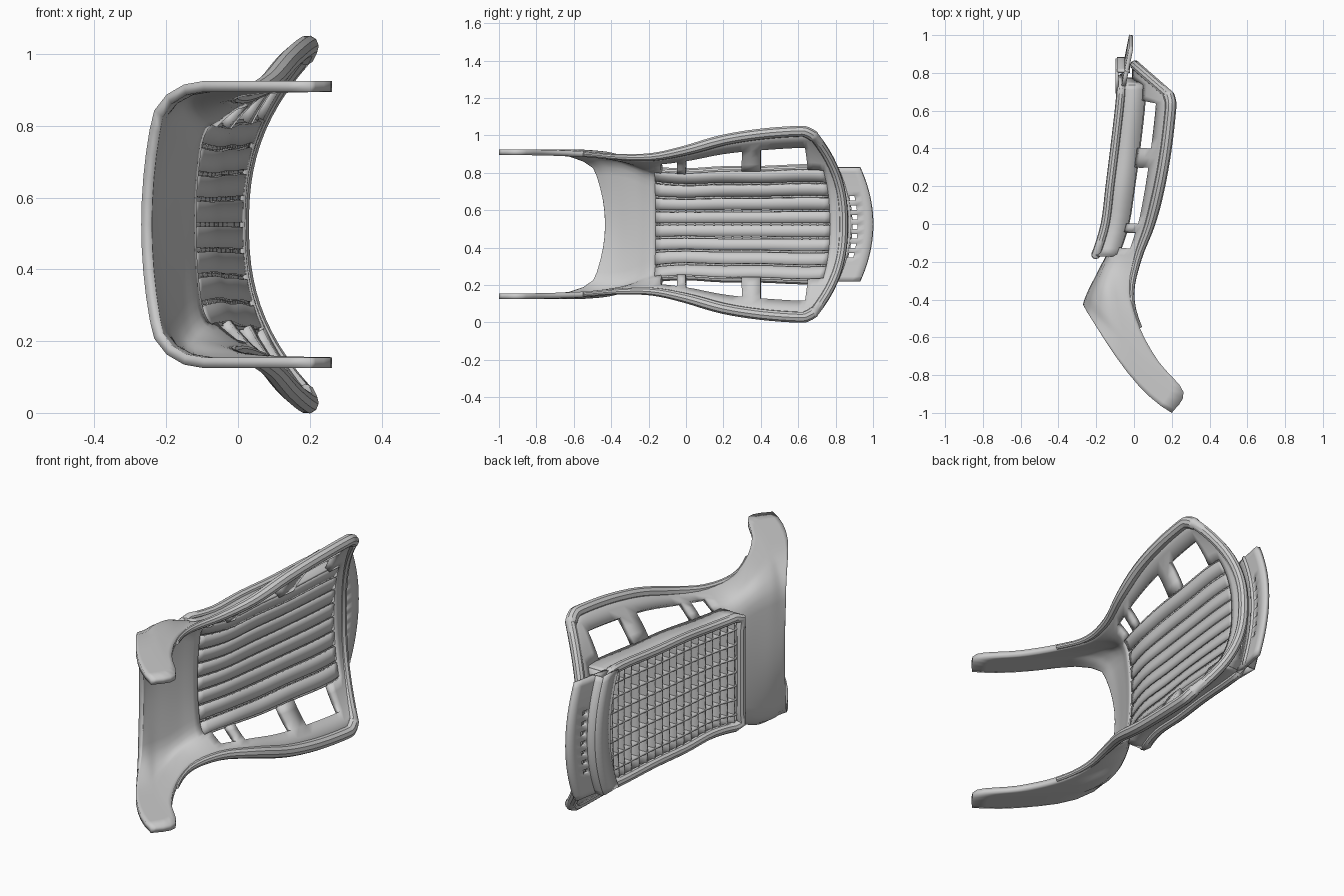
import bpy, math
from mathutils import Vector

if "Cube" in bpy.data.objects:
    bpy.data.objects.remove(bpy.data.objects["Cube"])

MID = 0.525
# stations from leg edge to head: centre y, centre x, edge y, edge x, half width, boxiness, edge bulge
ST = [(-.43, -.255, -1.0, .20, .385, 1, .08), (-.41, -.25, -.89, .262, .385, 1, .05),
      (-.36, -.23, -.73, .13, .382, 1, .03), (-.30, -.20, -.55, .03, .375, .95, .01),
      (-.24, -.17, -.37, -.015, .36, .8, 0), (-.16, -.13, -.18, .02, .36, .5, 0),
      (0, -.08, 0, .085, .395, .25, 0), (.2, -.055, .2, .135, .45, .1, 0),
      (.4, -.03, .4, .17, .482, 0, 0), (.62, -.005, .6, .193, .497, 0, 0),
      (.77, .005, .65, .193, .49, 0, 0), (.845, .005, .69, .18, .465, 0, 0)]


def station(t):
    i = min(int(t), len(ST) - 2)
    f = t - i
    a, b, c, d = (ST[max(0, min(len(ST) - 1, k))] for k in (i - 1, i, i + 1, i + 2))
    return [.5 * (2*q + (r - p)*f + (2*p - 5*q + 4*r - u)*f*f + (3*q - p - 3*r + u)*f**3)
            for p, q, r, u in zip(a, b, c, d)]


def box_profile(s):
    if s < .4:
        return .68 * s / .4, .05 * (s / .4) ** 2
    if s < .6:
        a = (s - .4) / .2 * math.pi / 2
        return .68 + .32 * math.sin(a), .05 + .3 * (1 - math.cos(a))
    return 1, .35 + .65 * (s - .6) / .4


def P(t, s):
    """Point on the shell: t along its length, s across from -1 to 1."""
    yc, xc, ye, xe, w, b, bulge = station(t)
    u = abs(s)
    bz, bx = box_profile(u)
    fz, fx = u + (bz - u) * b, u ** 2.4 + (bx - u ** 2.4) * b
    return Vector((xc + (xe - xc) * fx, yc + (ye - yc) * fx - bulge * 4 * fx * (1 - fx),
                   MID + math.copysign(w * fz, s)))


def back_x(t):
    return station(t)[1] - .072


def sheet(name, grids, thick):
    """Thickened surface from grids of points; None-tested cells are left open."""
    verts, faces = [], []
    for rows, keep in grids:
        base, n = len(verts), len(rows[0])
        verts += [p for r in rows for p in r]
        for i in range(len(rows) - 1):
            for j in range(n - 1):
                if keep is None or keep(i, j):
                    k = base + i * n + j
                    faces.append((k, k + 1, k + n + 1, k + n))
    me = bpy.data.meshes.new(name)
    me.from_pydata(verts, [], faces)
    ob = bpy.data.objects.new(name, me)
    bpy.context.collection.objects.link(ob)
    m = ob.modifiers.new("thickness", 'SOLIDIFY')
    m.thickness, m.offset = thick, 0
    smooth(ob)
    return ob


def smooth(ob):
    bpy.ops.object.select_all(action='DESELECT')
    ob.select_set(True)
    bpy.context.view_layer.objects.active = ob
    if ob.type == 'CURVE':
        bpy.ops.object.convert(target='MESH')
    bpy.ops.object.shade_smooth_by_angle(angle=math.radians(35))


def tube(name, pts, radii, cyclic=False):
    cu = bpy.data.curves.new(name, 'CURVE')
    cu.dimensions, cu.bevel_depth, cu.bevel_resolution, cu.use_fill_caps = '3D', 1, 3, True
    sp = cu.splines.new('POLY')
    sp.points.add(len(pts) - 1)
    for q, p, r in zip(sp.points, pts, radii):
        q.co, q.radius = (*p, 1), r
    sp.use_cyclic_u = cyclic
    ob = bpy.data.objects.new(name, cu)
    bpy.context.collection.objects.link(ob)
    smooth(ob)


# main shell with side windows and an opening for the back panel
half = [.1, .2, .3, .4, .45, .5, .55, .6, .68, .76, .84, .92, 1]
S = [-s for s in reversed(half)] + [0] + half
T = [i * .25 for i in range(45)]


def shell_keep(i, j):
    t, s = T[i] + .125, abs(S[j] + S[j + 1]) / 2
    if s < .6:
        return not 5 < t < 10
    if s < .84:
        return not (5.25 < t < 5.75 or 6 < t < 7.5 or 8 < t < 9.25)
    return True


sheet("shell", [([[P(t, s) for s in S] for t in T], shell_keep)], .03)

# rounded rail round the edge of the back
up = [3 + i * .25 for i in range(32)]
side = [P(t, 1) for t in up]
arch = [P(10.9, 1 - i / 12) for i in range(25)]
other = [P(t, -1) for t in reversed(up)]
rad = [min(.03, .014 + .016 * max(0, t - 3.5) / 3) for t in up]
tube("edge_rail", side + arch + other, rad + [.026] * 25 + rad[::-1])

# lengthwise slats of the panel
PT = [5 + i * .25 for i in range(21)]
slats = []
for i in range(-4, 4):
    a, b = .15 * i + .013, .15 * (i + 1) - .013
    slats.append(([[P(t, a + (b - a) * k / 2) for k in range(3)] for t in PT], None))
sheet("panel_slats", slats, .018)


# rib grid behind the slats
def rib_pair(t, s):
    p = P(t, s)
    return [p, Vector((back_x(t), p.y, p.z))]


ribs = [([rib_pair(t, .15 * i) for t in PT], None) for i in range(-4, 5)]
ribs += [([rib_pair(5 + k * .25, -.6 + .1 * j) for j in range(13)], None) for k in range(21)]
sheet("rib_grid", ribs, .01)


# rounded rim round the back of the panel
def rim_point(t, s):
    p = P(t, s)
    return Vector((back_x(t), p.y, p.z))


rim = [rim_point(t, .6) for t in PT[1:-1]]
rim += [rim_point(10, .54 - .09 * i) for i in range(13)]
rim += [rim_point(t, -.6) for t in reversed(PT[1:-1])]
rim += [rim_point(5, -.54 + .09 * i) for i in range(13)]
tube("panel_rim", rim, [.024] * len(rim), True)

# curved head plate with a row of slots, and the flange below it
Q = [-1 + i / 12 for i in range(25)]


def head(v, q, x):
    return Vector((x, .80 + .2 * v - .07 * q * q, MID + .305 * q))


V = [0, .3, .44, .6, .8, 1]
sheet("head_plate", [([[head(v, q, -.055 + .04 * v) for q in Q] for v in V],
                      lambda i, j: not (i == 2 and 4 < j < 19 and j % 2))], .022)
sheet("head_flange", [([[head(.38, q, x) for q in Q] for x in (-.09, -.02)], None),
                      ([[head(v, q, -.09) for q in Q] for v in (-.2, .38)], None)], .014)
